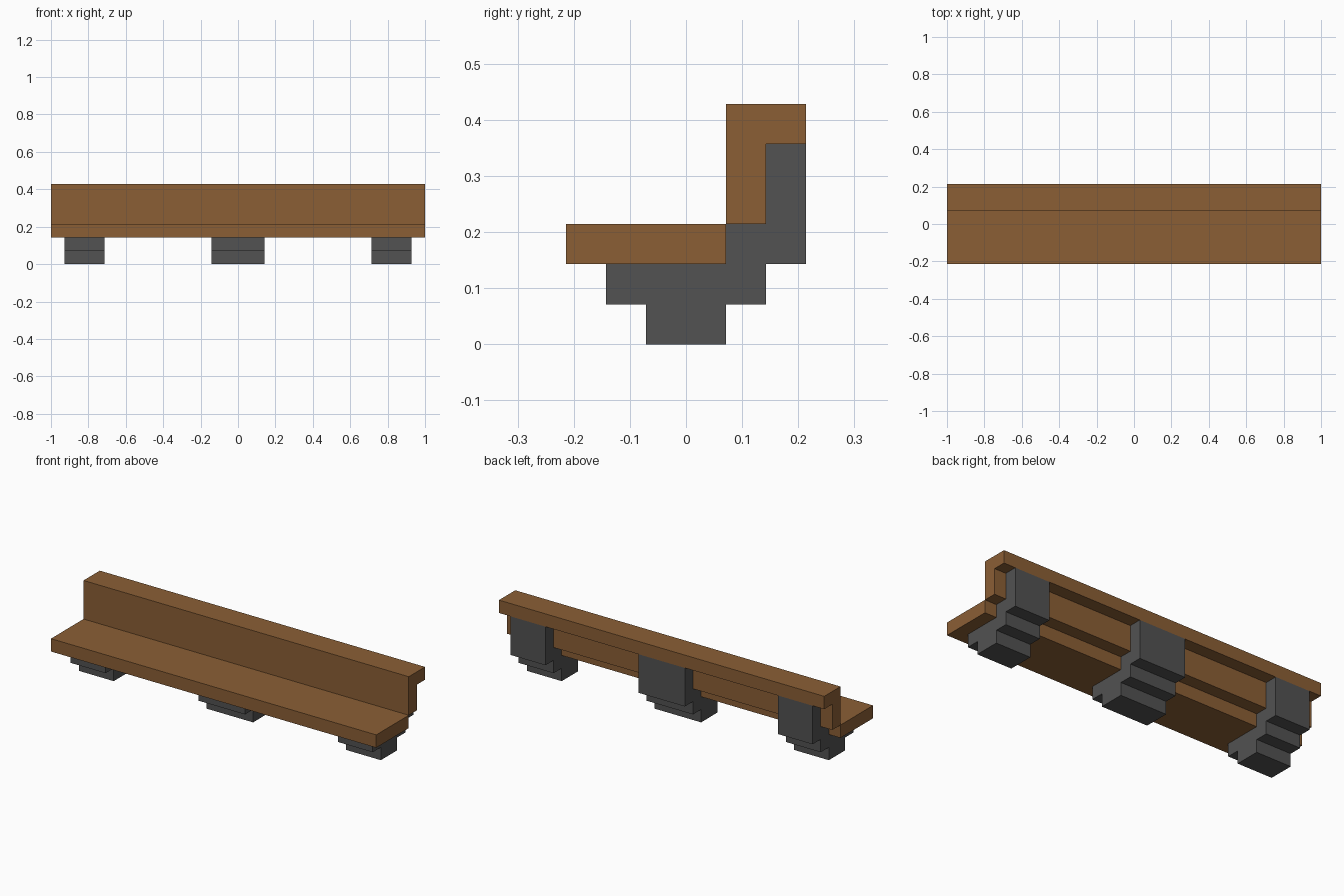
import bpy
import bmesh

if "Cube" in bpy.data.objects:
    bpy.data.objects.remove(bpy.data.objects["Cube"], do_unlink=True)

U = 1 / 14  # one block step


def material(name, rgb):
    mat = bpy.data.materials.new(name)
    mat.use_nodes = True
    mat.diffuse_color = (*rgb, 1)
    mat.node_tree.nodes["Principled BSDF"].inputs["Base Color"].default_value = (*rgb, 1)
    return mat


def extrude_profile(name, profile, x0, x1, mat):
    """Extrude a (y, z) outline, given in block steps, from x0 to x1."""
    bm = bmesh.new()
    face = bm.faces.new([bm.verts.new((x0 * U, y * U, z * U)) for y, z in profile])
    result = bmesh.ops.extrude_face_region(bm, geom=[face])
    moved = [v for v in result["geom"] if isinstance(v, bmesh.types.BMVert)]
    bmesh.ops.translate(bm, verts=moved, vec=((x1 - x0) * U, 0, 0))
    bmesh.ops.recalc_face_normals(bm, faces=bm.faces)
    mesh = bpy.data.meshes.new(name)
    bm.to_mesh(mesh)
    bm.free()
    mesh.materials.append(mat)
    obj = bpy.data.objects.new(name, mesh)
    bpy.context.collection.objects.link(obj)
    return obj


wood = material("brown wood", (0.258, 0.114, 0.036))
metal = material("dark grey metal", (0.084, 0.084, 0.084))

# Seat plank
extrude_profile("seat", [(-3, 2), (1, 2), (1, 3), (-3, 3)], -14, 14, wood)

# Backrest with a top rail overhanging to the rear
extrude_profile("backrest", [(1, 3), (2, 3), (2, 5), (3, 5), (3, 6), (1, 6)], -14, 14, wood)

# Stepped supports: foot, wider bracket, and rear upright
support = [(-1, 0), (1, 0), (1, 1), (2, 1), (2, 2), (3, 2), (3, 5),
           (2, 5), (2, 3), (1, 3), (1, 2), (-2, 2), (-2, 1), (-1, 1)]
for name, x0, x1 in (("right_support", -13, -10),
                     ("middle_support", -2, 2),
                     ("left_support", 10, 13)):
    extrude_profile(name, support, x0, x1, metal)
